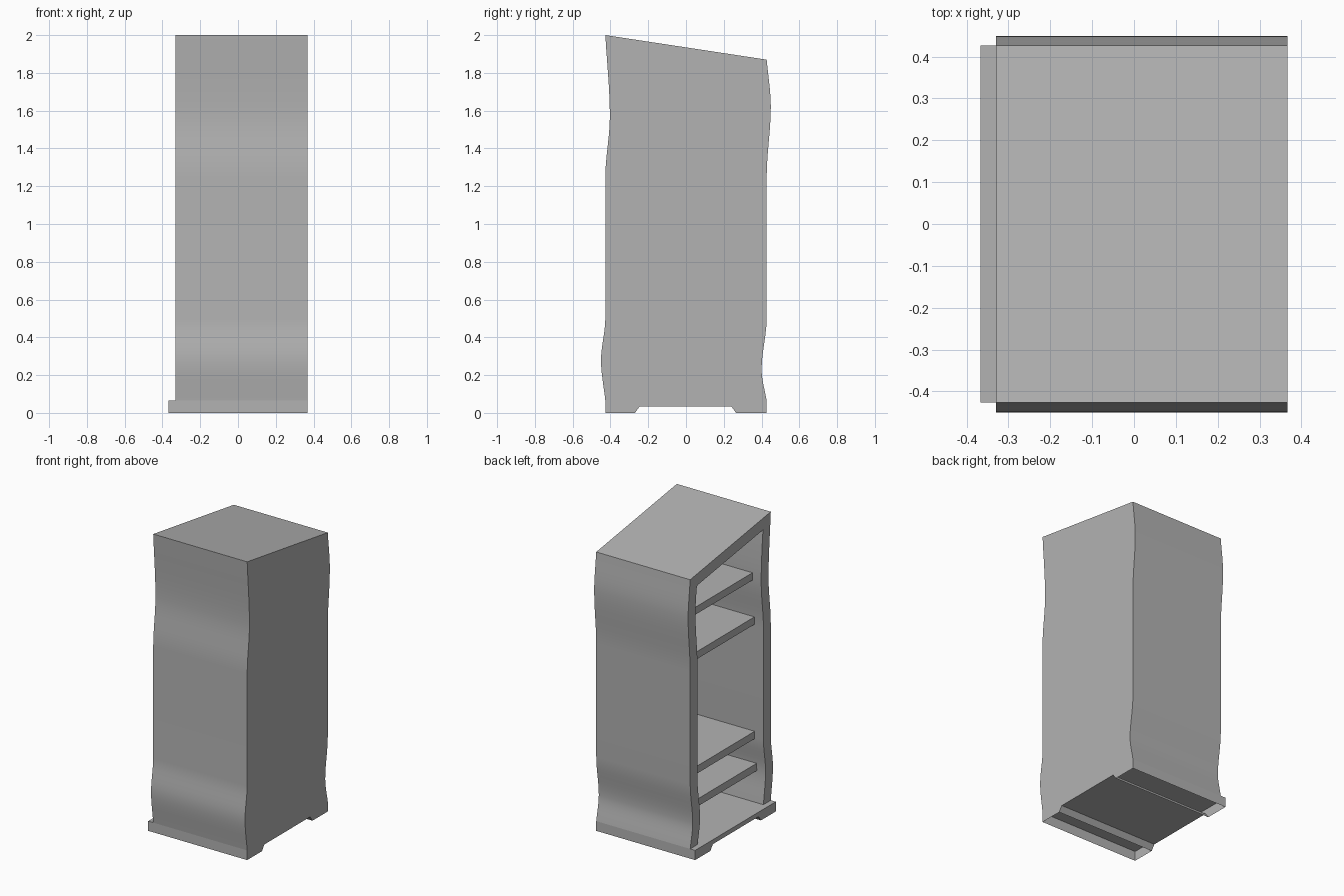
import bpy, bmesh

if "Cube" in bpy.data.objects:
    bpy.data.objects.remove(bpy.data.objects["Cube"])

T = 0.078                     # board thickness
X0, X1 = -0.33, 0.367         # carcass opening and back
BACK = 0.315                  # inside of the back panel
BASE = 0.065

grey = bpy.data.materials.new("grey")
grey.diffuse_color = (0.45, 0.45, 0.45, 1)
grey.use_nodes = True
grey.node_tree.nodes["Principled BSDF"].inputs["Base Color"].default_value = grey.diffuse_color


def wave(keys, steps=6):
    """Smooth curve through (y, z) keys, flat at turning points."""
    sec = [(b[0] - a[0]) / (b[1] - a[1]) for a, b in zip(keys, keys[1:])]
    tan = [sec[0]] + [0] * (len(keys) - 2) + [sec[-1]]
    pts = [keys[0]]
    for i, ((y0, z0), (y1, z1)) in enumerate(zip(keys, keys[1:])):
        n = steps if y0 != y1 else 1
        for s in range(1, n + 1):
            t, h = s / n, z1 - z0
            y = (y0 * (2*t**3 - 3*t*t + 1) + y1 * (3*t*t - 2*t**3)
                 + h * tan[i] * (t**3 - 2*t*t + t) + h * tan[i + 1] * (t**3 - t*t))
            pts.append((y, z0 + h * t))
    return pts


# wavy side profiles as (y, z), bottom to top
FRONT = wave([(-0.427, BASE), (-0.45, 0.28), (-0.427, 0.50), (-0.427, 1.25), (-0.403, 1.57), (-0.427, 2.0)])
REAR = wave([(0.427, BASE), (0.40, 0.23), (0.427, 0.50), (0.427, 1.25), (0.449, 1.62), (0.427, 1.87)])


def finish(bm, name):
    bmesh.ops.recalc_face_normals(bm, faces=bm.faces)
    mesh = bpy.data.meshes.new(name)
    bm.to_mesh(mesh)
    bm.free()
    mesh.materials.append(grey)
    obj = bpy.data.objects.new(name, mesh)
    bpy.context.collection.objects.link(obj)
    return obj


def loop(bm, pts, x):
    return [bm.verts.new((x, y, z)) for y, z in pts]


def prism(bm, pts, xa, xb):
    """Extrude a (y, z) profile along x."""
    a, b = loop(bm, pts, xa), loop(bm, pts, xb)
    bm.faces.new(a)
    bm.faces.new(b)
    n = len(pts)
    for i in range(n):
        j = (i + 1) % n
        bm.faces.new((a[i], a[j], b[j], b[i]))


def wall_y(profile, z):
    """y of a wavy side at height z."""
    for (y0, z0), (y1, z1) in zip(profile, profile[1:]):
        if z <= z1:
            return y0 + (y1 - y0) * (z - z0) / (z1 - z0)
    return profile[-1][0]


# carcass: wavy sides, sloped top and back in one shell, open towards -x
outer = FRONT + REAR[::-1]
inner = [(y + T, z) for y, z in FRONT] + [(y - T, z) for y, z in REAR[::-1]]
# keep the inside of the walls below the underside of the sloped top
inner = [(y, min(z, 1.935 - 0.152 * y - T - (0.001 if z < 1.865 else 0))) for y, z in inner]
k = len(FRONT)
for i in range(k - 2, 0, -1):
    inner[i] = (inner[i][0], min(inner[i][1], inner[i + 1][1] - 0.005))
for i in range(k + 1, len(inner) - 1):
    inner[i] = (inner[i][0], min(inner[i][1], inner[i - 1][1] - 0.005))
bm = bmesh.new()
of, ob = loop(bm, outer, X0), loop(bm, outer, X1)
nf, nb = loop(bm, inner, X0), loop(bm, inner, BACK)
for i in range(len(outer) - 1):
    for a, b in ((of, ob), (nf, nb), (of, nf)):
        bm.faces.new((a[i], a[i + 1], b[i + 1], b[i]))
bm.faces.new(ob)
bm.faces.new(nb)
bm.faces.new((of[0], ob[0], ob[-1], of[-1], nf[-1], nb[-1], nb[0], nf[0]))
carcass = finish(bm, "carcass")
bpy.context.view_layer.objects.active = carcass
carcass.select_set(True)
bpy.ops.object.shade_smooth_by_angle(angle=0.5)

# base plinth with a raised middle and feet that are open underneath
bm = bmesh.new()
prism(bm, [(-0.427, 0), (-0.27, 0), (-0.245, 0.035), (0.24, 0.035),
           (0.265, 0), (0.427, 0), (0.427, BASE), (-0.427, BASE)], -0.367, X1)
soles = [f for f in bm.faces if max(v.co.z for v in f.verts) < 0.001]
bmesh.ops.recalc_face_normals(bm, faces=bm.faces)
bmesh.ops.delete(bm, geom=soles, context='FACES_ONLY')
finish(bm, "base")

# shelves, fitted between the wavy sides
for n, top in enumerate((0.317, 0.54, 1.308, 1.612)):
    low = top - 0.05
    bm = bmesh.new()
    prism(bm, [(wall_y(FRONT, low) + T, low), (wall_y(REAR, low) - T, low),
               (wall_y(REAR, top) - T, top), (wall_y(FRONT, top) + T, top)], -0.265, BACK)
    finish(bm, f"shelf_{n + 1}")
